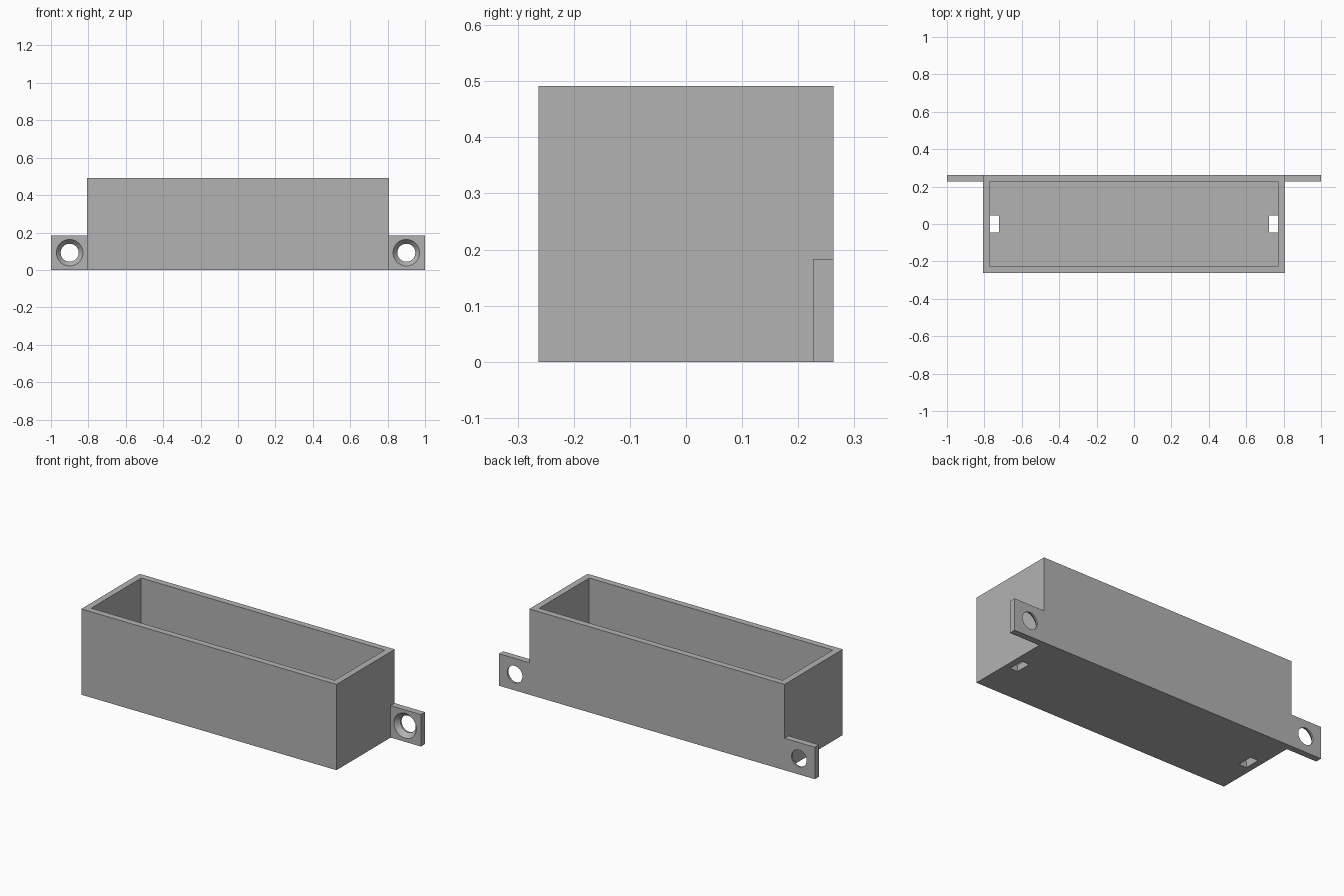
import bpy
import bmesh
from math import pi
from mathutils import Matrix, Vector

cube = bpy.data.objects.get("Cube")
if cube:
    bpy.data.objects.remove(cube, do_unlink=True)

HALF_X, HALF_Y, HEIGHT, WALL = 0.808, 0.263, 0.491, 0.037

grey = bpy.data.materials.new("plain grey")
grey.use_nodes = True
grey.diffuse_color = (0.45, 0.45, 0.45, 1)
grey.node_tree.nodes["Principled BSDF"].inputs["Base Color"].default_value = grey.diffuse_color


def finish(bm, name):
    mesh = bpy.data.meshes.new(name)
    bm.to_mesh(mesh)
    bm.free()
    mesh.materials.append(grey)
    obj = bpy.data.objects.new(name, mesh)
    bpy.context.collection.objects.link(obj)
    return obj


def box(name, low, high):
    low, high = Vector(low), Vector(high)
    bm = bmesh.new()
    bmesh.ops.create_cube(bm, size=1, matrix=Matrix.Translation((low + high) / 2)
                          @ Matrix.Diagonal((*(high - low), 1)))
    return finish(bm, name)


def cone(name, x, z, front, back, front_radius, back_radius):
    bm = bmesh.new()
    place = Matrix.Translation((x, (front + back) / 2, z)) @ Matrix.Rotation(pi / 2, 4, "X")
    bmesh.ops.create_cone(bm, cap_ends=True, segments=64, radius1=back_radius,
                          radius2=front_radius, depth=back - front, matrix=place)
    return finish(bm, name)


def cut(obj, cutter):
    """Subtract the cutter from the object, then discard it."""
    cutter.hide_render = True
    mod = obj.modifiers.new("cut", "BOOLEAN")
    mod.operation = "DIFFERENCE"
    mod.solver = "EXACT"
    mod.object = cutter
    bpy.ops.object.select_all(action="DESELECT")
    bpy.context.view_layer.objects.active = obj
    obj.select_set(True)
    bpy.ops.object.modifier_apply(modifier=mod.name)
    bpy.data.objects.remove(cutter, do_unlink=True)


# Open tray
tray = box("tray", (-HALF_X, -HALF_Y, 0), (HALF_X, HALF_Y, HEIGHT))
inner_x, inner_y = HALF_X - WALL, HALF_Y - WALL
cut(tray, box("cavity_cutter", (-inner_x, -inner_y, WALL), (inner_x, inner_y, HEIGHT + 0.1)))

for side, label in ((1, "left"), (-1, "right")):
    # Floor slot against the end wall
    x_low, x_high = sorted((side * 0.723, side * inner_x))
    cut(tray, box("slot_cutter", (x_low, -0.045, -0.1), (x_high, 0.045, WALL + 0.05)))

    # Mounting tab with a countersunk screw hole
    x_low, x_high = sorted((side * HALF_X, side))
    tab = box(label + "_mounting_tab", (x_low, inner_y, 0), (x_high, HALF_Y, 0.183))
    hole_x, hole_z = side * 0.9, 0.092
    cut(tab, cone("countersink_cutter", hole_x, hole_z, 0.217, 0.258, 0.0785, 0.0438))
    cut(tab, cone("hole_cutter", hole_x, hole_z, 0.2, 0.3, 0.048, 0.048))
    bpy.ops.object.shade_smooth_by_angle(angle=pi / 9)
